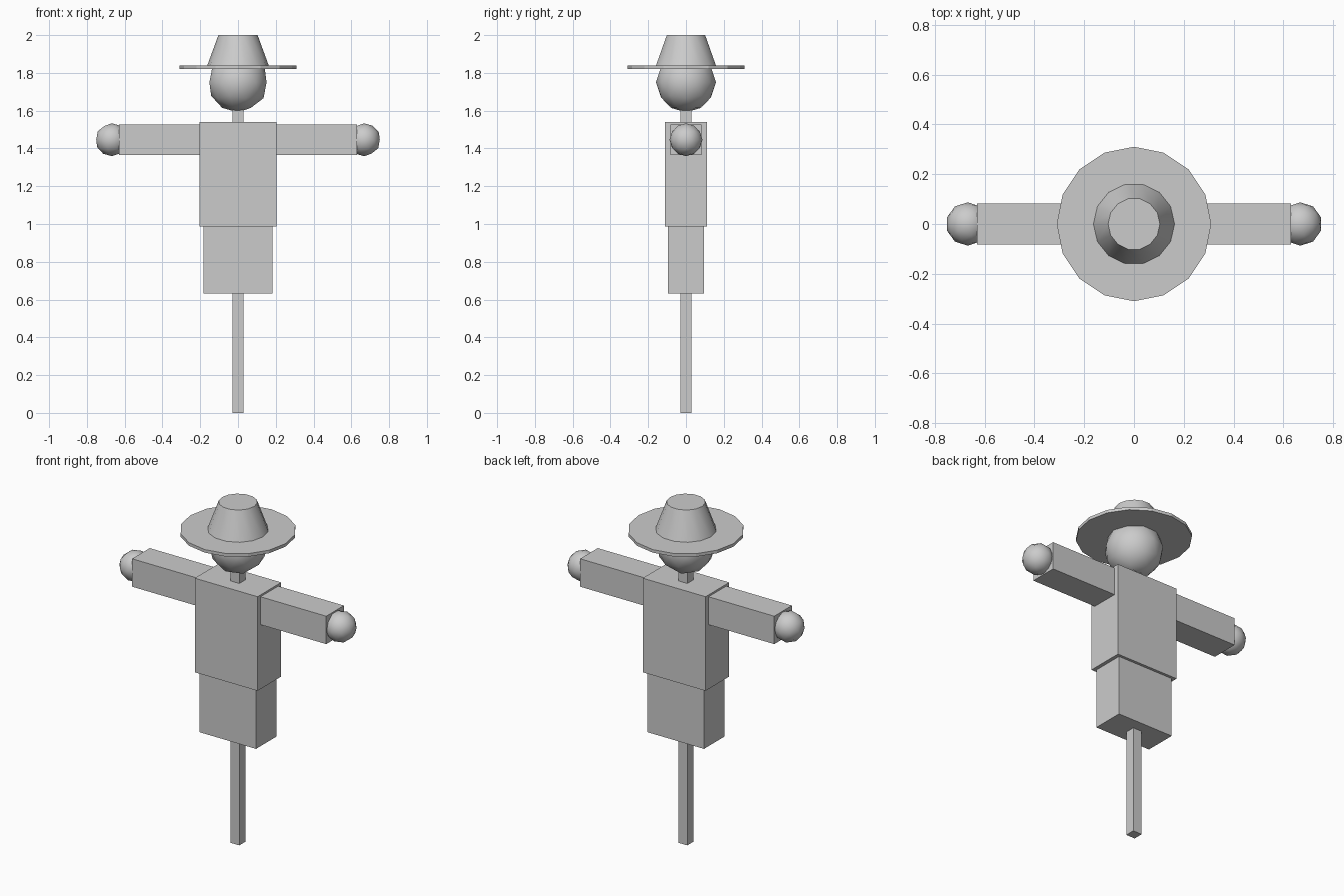
import bpy
import math

if "Cube" in bpy.data.objects:
    bpy.data.objects.remove(bpy.data.objects["Cube"])

grey = bpy.data.materials.new("plain grey")
grey.use_nodes = True
grey.diffuse_color = (0.6, 0.6, 0.6, 1)
grey.node_tree.nodes["Principled BSDF"].inputs["Base Color"].default_value = (0.6, 0.6, 0.6, 1)


def finish(name, smooth_angle=None):
    obj = bpy.context.object
    obj.name = name
    obj.data.materials.append(grey)
    if smooth_angle:
        bpy.ops.object.shade_smooth_by_angle(angle=math.radians(smooth_angle))
    return obj


def box(name, x, y, z):
    """Box from (low, high) ranges on each axis."""
    ranges = (x, y, z)
    bpy.ops.mesh.primitive_cube_add(size=1, location=[(a + b) / 2 for a, b in ranges])
    obj = finish(name)
    obj.scale = [b - a for a, b in ranges]
    bpy.ops.object.transform_apply(location=False, rotation=False, scale=True)


def ball(name, radius, x, z):
    bpy.ops.mesh.primitive_ico_sphere_add(subdivisions=2, radius=radius, location=(x, 0, z))
    finish(name, 60)


def disc(name, sides, bottom, top, low, high, smooth_angle=None):
    """Upright cone section with a corner on the x axis."""
    bpy.ops.mesh.primitive_cone_add(vertices=sides, radius1=bottom, radius2=top,
                                    depth=high - low, location=(0, 0, (low + high) / 2),
                                    rotation=(0, 0, math.pi / 2))
    bpy.ops.object.transform_apply(location=False, rotation=True, scale=False)
    finish(name, smooth_angle)


# Pole and clothed body
box("pole", (-0.029, 0.029), (-0.029, 0.029), (0, 1.64))
box("trousers", (-0.183, 0.183), (-0.094, 0.094), (0.633, 0.986))
box("shirt", (-0.204, 0.204), (-0.11, 0.11), (0.986, 1.539))

# Sleeves and hands
for side, sign in (("left", 1), ("right", -1)):
    box(side + "_sleeve", sorted((sign * 0.2, sign * 0.631)), (-0.082, 0.082), (1.364, 1.528))
    ball(side + "_hand", 0.087, sign * 0.668, 1.446)

# Head and hat
ball("head", 0.159, 0, 1.75)
disc("hat_brim", 16, 0.31, 0.31, 1.82, 1.838)
disc("hat_crown", 14, 0.163, 0.104, 1.838, 2, 30)
